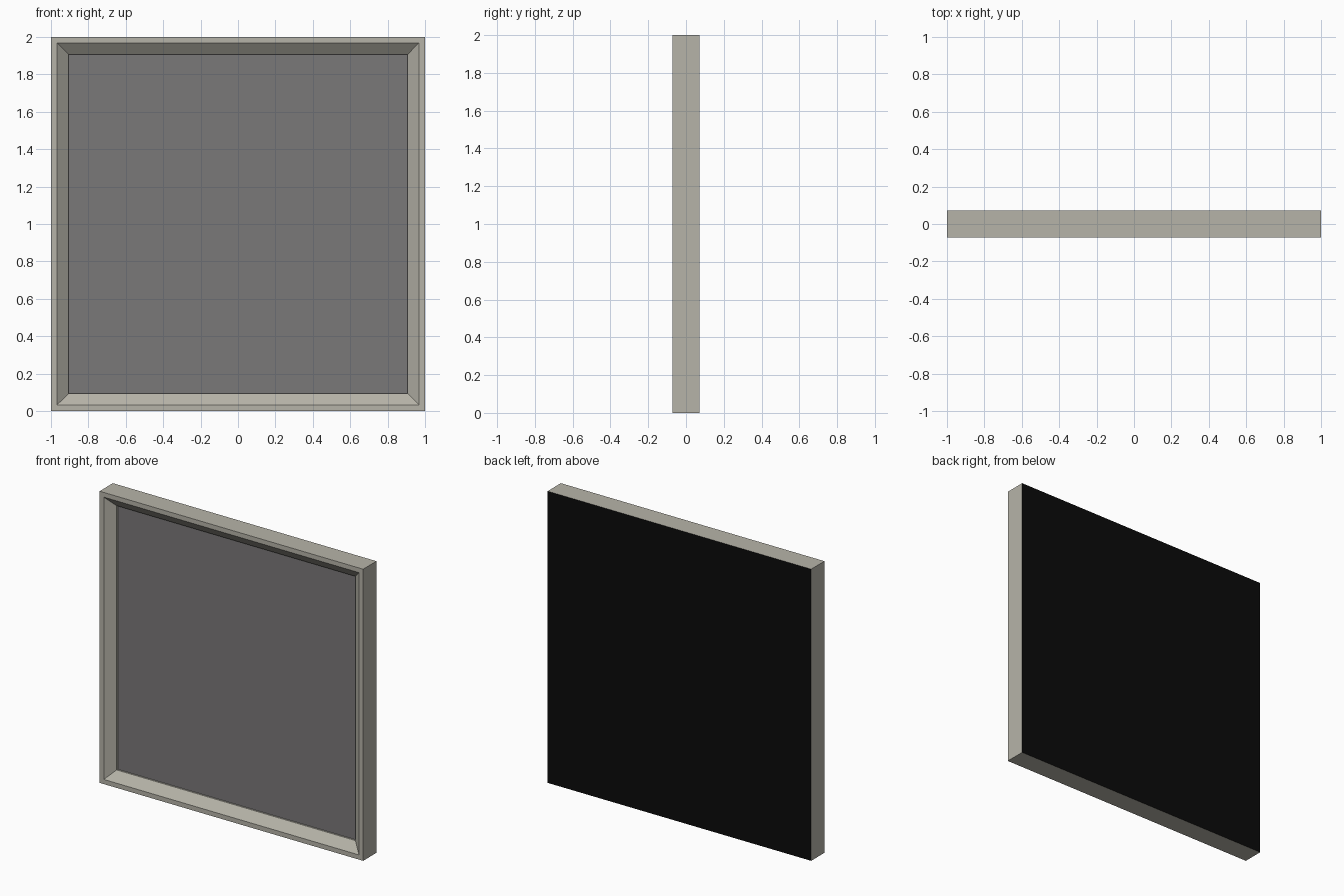
import bpy, bmesh

if "Cube" in bpy.data.objects:
    bpy.data.objects.remove(bpy.data.objects["Cube"])


def material(name, rgb):
    m = bpy.data.materials.new(name)
    m.diffuse_color = (*rgb, 1.0)
    m.use_nodes = True
    m.node_tree.nodes["Principled BSDF"].inputs["Base Color"].default_value = m.diffuse_color
    return m


frame_mat = material("warm grey frame", (0.47, 0.455, 0.395))
panel_mat = material("dark grey panel", (0.195, 0.188, 0.191))
back_mat = material("black backing", (0.003, 0.003, 0.003))

# Profile from the back edge, round the front rim, down the slope and lip: (inset, y)
PROFILE = [(0.0, 0.072), (0.0, -0.072), (0.032, -0.072),
           (0.094, -0.021), (0.094, -0.009)]


def square(bm, inset, y):
    h = 1.0 - inset
    return [bm.verts.new((sx * h, y, 1.0 + sz * h))
            for sx, sz in ((-1, -1), (1, -1), (1, 1), (-1, 1))]


def finish(name, bm, mat):
    mesh = bpy.data.meshes.new(name)
    bm.to_mesh(mesh)
    bm.free()
    mesh.materials.append(mat)
    obj = bpy.data.objects.new(name, mesh)
    bpy.context.collection.objects.link(obj)


# Bevelled frame with mitred corners
bm = bmesh.new()
rings = [square(bm, *p) for p in PROFILE]
for a, b in zip(rings, rings[1:]):
    for i in range(4):
        j = (i + 1) % 4
        bm.faces.new((a[i], b[i], b[j], a[j]))
for f in bm.faces:
    f.normal_update()
# Outward check: the bottom outer face must point down
bottom = min(bm.faces, key=lambda f: f.calc_center_median().z)
if bottom.normal.z > 0:
    bmesh.ops.reverse_faces(bm, faces=bm.faces[:])
finish("frame", bm, frame_mat)

# Recessed front panel, facing -y
bm = bmesh.new()
bm.faces.new(square(bm, *PROFILE[-1]))
finish("front_panel", bm, panel_mat)

# Flat black backing, facing +y
bm = bmesh.new()
bm.faces.new(list(reversed(square(bm, *PROFILE[0]))))
finish("backing", bm, back_mat)
